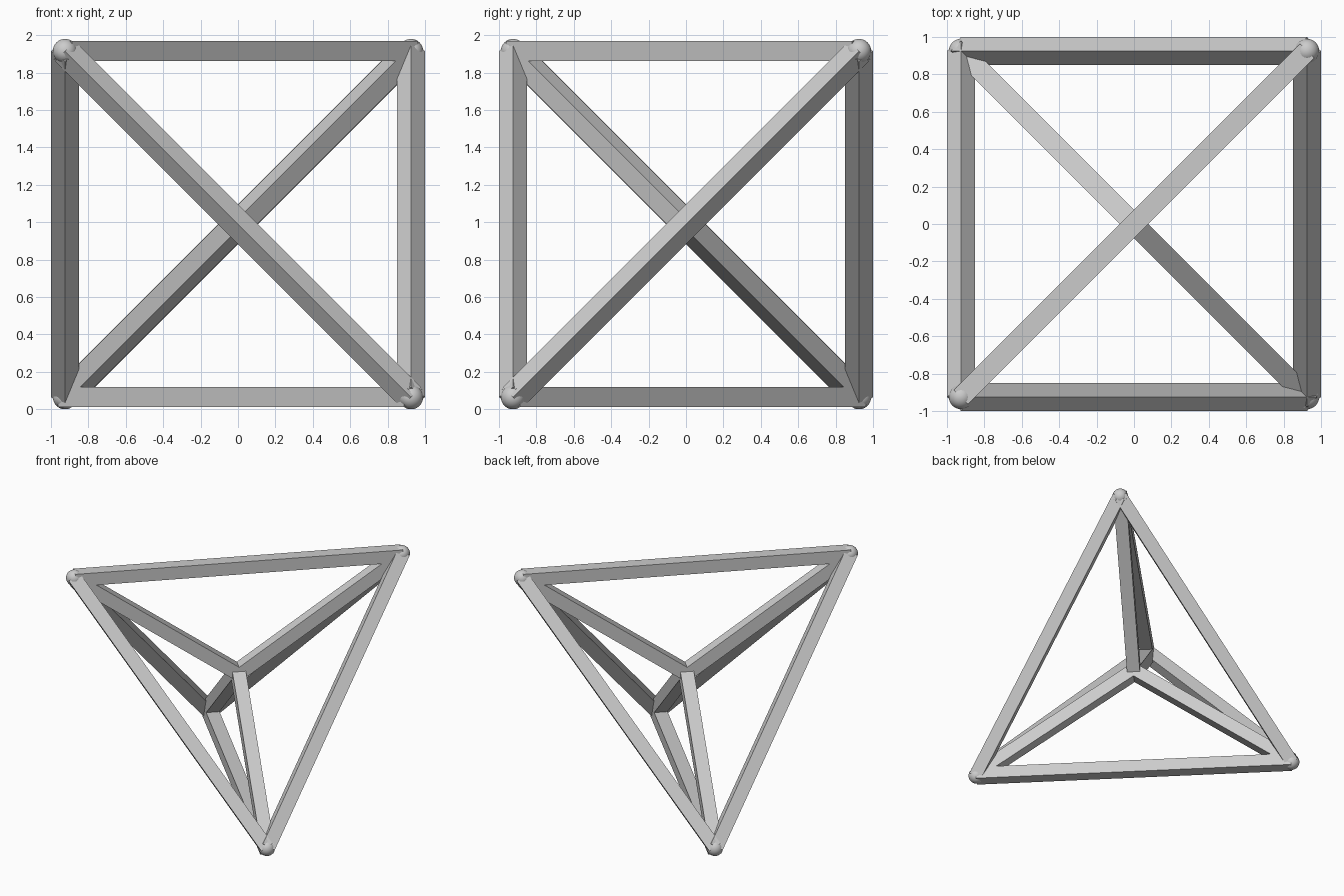
import bpy
import math
from mathutils import Matrix, Vector

cube = bpy.data.objects.get("Cube")
if cube:
    bpy.data.objects.remove(cube, do_unlink=True)

HALF = 0.925      # half the distance between opposite corners
SIDE = 0.107      # side of the square bars
RADIUS = 0.065    # corner ball radius
CENTRE = Vector((0, 0, HALF + RADIUS))

grey = bpy.data.materials.new("light_grey")
grey.use_nodes = True
colour = (0.6, 0.6, 0.6, 1)
grey.diffuse_color = colour
grey.node_tree.nodes["Principled BSDF"].inputs["Base Color"].default_value = colour


def finish(name):
    obj = bpy.context.object
    obj.name = name
    obj.data.materials.append(grey)
    return obj


def bar(name, start, end, roll=0):
    """Square bar between two points, levelled to the ground, then rolled."""
    along = (end - start).normalized()
    across = Vector((0, 0, 1)).cross(along).normalized()
    up = along.cross(across)
    turn = Matrix((across, up, along)).transposed().to_4x4()
    bpy.ops.mesh.primitive_cube_add(size=1)
    obj = finish(name)
    obj.matrix_world = (Matrix.Translation((start + end) / 2) @ turn
                        @ Matrix.Rotation(roll, 4, "Z")
                        @ Matrix.Diagonal((SIDE, SIDE, (end - start).length, 1)))


# Four alternate corners of a box make a regular tetrahedron
corners = {
    "front_top": CENTRE + HALF * Vector((-1, -1, 1)),
    "back_top": CENTRE + HALF * Vector((1, 1, 1)),
    "front_bottom": CENTRE + HALF * Vector((1, -1, -1)),
    "back_bottom": CENTRE + HALF * Vector((-1, 1, -1)),
}

# Corner balls and inner struts running to the centre
for name, point in corners.items():
    bpy.ops.mesh.primitive_uv_sphere_add(segments=32, ring_count=16,
                                         radius=RADIUS, location=point)
    finish(name + "_ball")
    bpy.ops.object.shade_smooth()
    bar(name + "_inner_strut", CENTRE, point)

# Outer edges: level ones lie flat, sloping ones stand on a corner
names = list(corners)
for i, first in enumerate(names):
    for second in names[i + 1:]:
        a, b = corners[first], corners[second]
        level = abs(a.z - b.z) < 0.01
        bar(f"{first}_to_{second}_edge", a, b, 0 if level else math.pi / 4)
